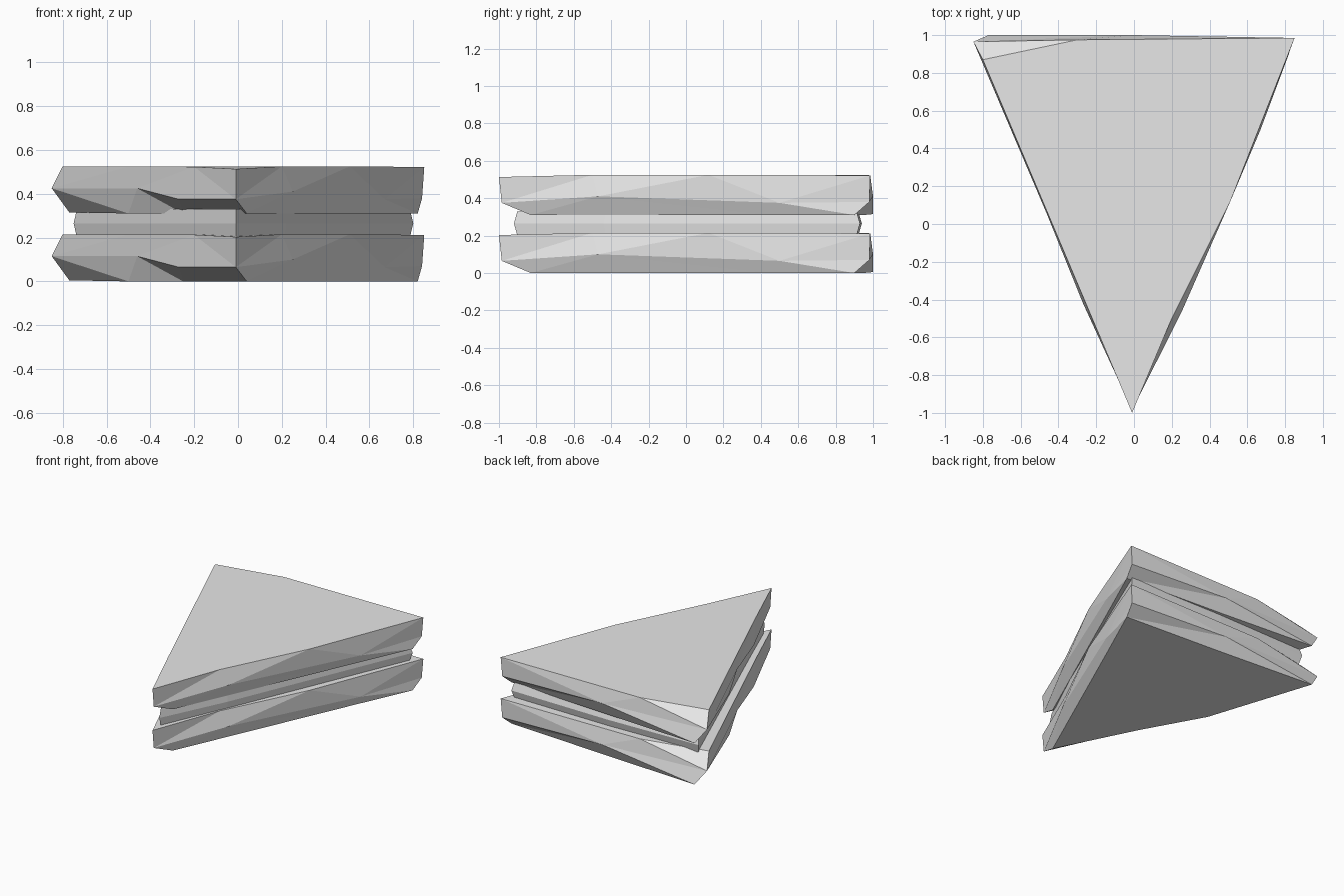
import bpy
import bmesh

cube = bpy.data.objects.get("Cube")
if cube:
    bpy.data.objects.remove(cube, do_unlink=True)

grey = bpy.data.materials.new("light grey")
grey.use_nodes = True
colour = (0.8, 0.8, 0.8, 1)
grey.diffuse_color = colour
grey.node_tree.nodes["Principled BSDF"].inputs["Base Color"].default_value = colour


def loft(name, rings, lift=0.0):
    """Join stacked outlines with triangulated walls and flat caps."""
    bm = bmesh.new()
    loops = [[bm.verts.new((x, y, z + lift)) for x, y, z in ring] for ring in rings]
    for low, high in zip(loops, loops[1:]):
        count = len(low)
        for i in range(count):
            j = (i + 1) % count
            bm.faces.new((low[i], low[j], high[j], high[i]))
    walls = list(bm.faces)
    bm.faces.new(loops[0][::-1])
    bm.faces.new(loops[-1])
    bmesh.ops.triangulate(bm, faces=walls)
    bmesh.ops.recalc_face_normals(bm, faces=bm.faces)
    mesh = bpy.data.meshes.new(name)
    bm.to_mesh(mesh)
    bm.free()
    mesh.materials.append(grey)
    obj = bpy.data.objects.new(name, mesh)
    bpy.context.collection.objects.link(obj)
    return obj


# Bread outline: front tip, left side, back, right side
bread_bottom = [
    (0.04, -0.83, 0), (0.22, -0.43, 0), (0.62, 0.46, 0), (0.82, 0.9, 0),
    (0, 0.95, 0), (-0.77, 1, 0.005), (-0.5, 0.2, 0), (-0.25, -0.25, 0),
]
bread_ridge = [
    (-0.01, -0.985, 0.065), (0.25, -0.47, 0.1), (0.67, 0.5, 0.065), (0.84, 0.98, 0.07),
    (0, 1, 0.1), (-0.85, 0.965, 0.115), (-0.46, 0.05, 0.115), (-0.27, -0.42, 0.065),
]
bread_top = [
    (-0.01, -1, 0.203), (0.2, -0.5, 0.215), (0.51, 0.12, 0.215), (0.85, 0.985, 0.212),
    (-0.3, 0.975, 0.213), (-0.8, 0.87, 0.215), (-0.5, 0.16, 0.215), (-0.2, -0.55, 0.213),
]
bread = [bread_bottom, bread_ridge, bread_top]
loft("lower_bread", bread)
loft("upper_bread", bread, lift=0.31)

# Filling: a smaller wedge with slightly bulging walls
wedge = [(-0.01, -0.92), (0.22, -0.44), (0.8, 0.93), (0, 0.94), (-0.75, 0.92)]


def filling_ring(scale, z):
    return [(x * scale, y * scale, z) for x, y in wedge]


loft("filling", [filling_ring(0.98, 0.2), filling_ring(1, 0.265), filling_ring(0.98, 0.33)])
